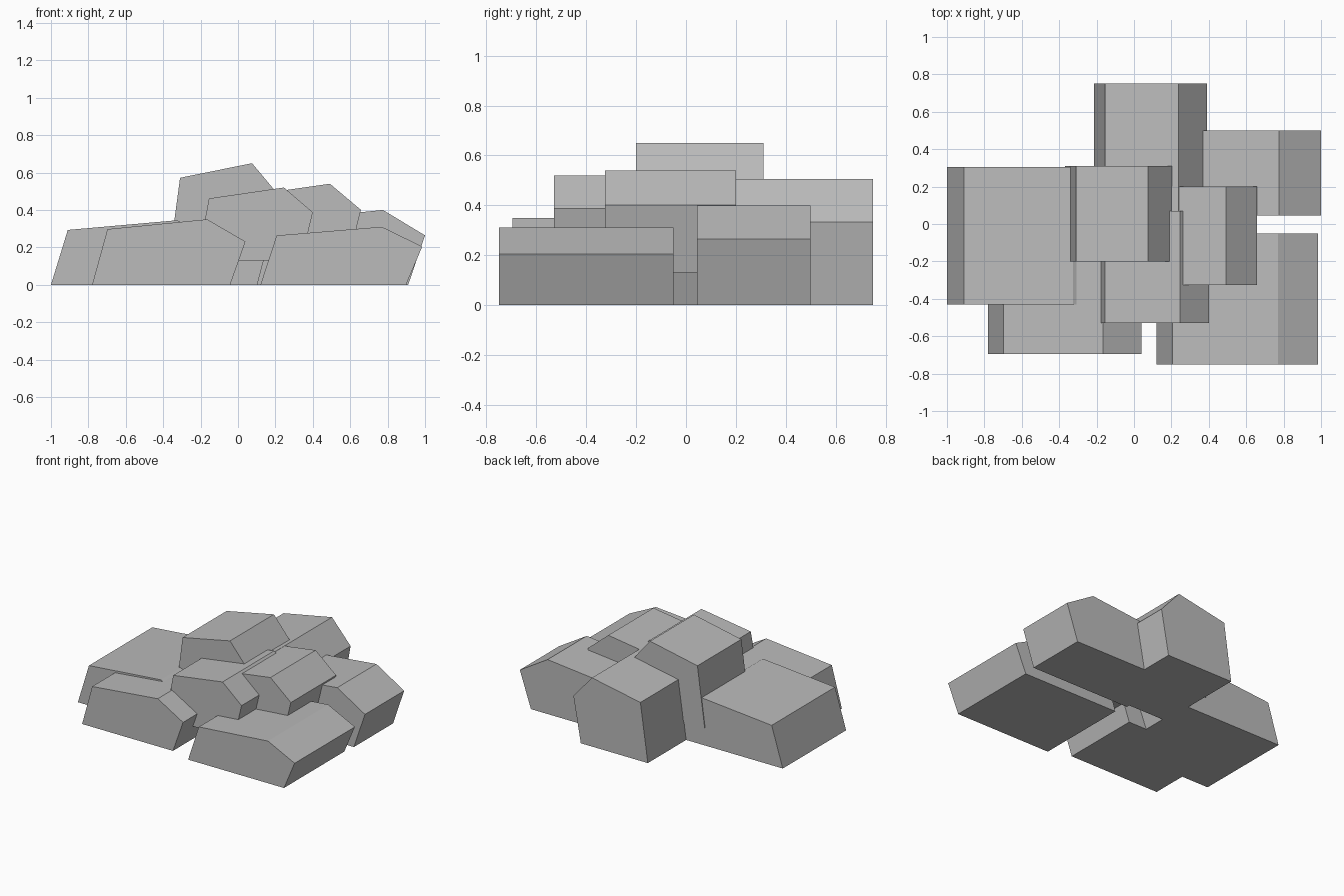
import bpy
import bmesh

if "Cube" in bpy.data.objects:
    bpy.data.objects.remove(bpy.data.objects["Cube"])

stone = bpy.data.materials.new("stone grey")
stone.diffuse_color = (0.5, 0.5, 0.5, 1)
stone.use_nodes = True
stone.node_tree.nodes["Principled BSDF"].inputs["Base Color"].default_value = stone.diffuse_color

# Shared five-sided boulder outline, as fractions of width and height
OUTLINE = [(0, 0), (0.9, 0), (1, 0.66), (0.75, 1), (0.1, 0.85)]


def boulder(name, x0, x1, y0, y1, z0, z1):
    """Extrude the outline from y0 to y1, fitted to the given box."""
    bm = bmesh.new()
    face = bm.faces.new([bm.verts.new((x0 + u * (x1 - x0), y0, z0 + v * (z1 - z0)))
                         for u, v in OUTLINE])
    side = bmesh.ops.extrude_face_region(bm, geom=[face])["geom"]
    bmesh.ops.translate(bm, vec=(0, y1 - y0, 0),
                        verts=[g for g in side if isinstance(g, bmesh.types.BMVert)])
    bmesh.ops.recalc_face_normals(bm, faces=bm.faces)
    mesh = bpy.data.meshes.new(name)
    bm.to_mesh(mesh)
    bm.free()
    mesh.materials.append(stone)
    bpy.context.collection.objects.link(bpy.data.objects.new(name, mesh))


# Bottom layer on the ground
boulder("left_boulder", -1.0, -0.10, -0.43, 0.305, 0, 0.345)
boulder("front_left_boulder", -0.78, 0.04, -0.695, -0.10, 0, 0.35)
boulder("front_right_boulder", 0.12, 0.985, -0.75, -0.05, 0, 0.31)
boulder("right_boulder", 0.10, 1.0, 0.045, 0.50, 0, 0.40)
boulder("back_boulder", -0.215, 0.39, 0.07, 0.75, 0, 0.505)

# Upper layer resting on the bottom one
boulder("upper_front_boulder", -0.217, 0.40, -0.53, 0.07, 0.13, 0.52)
boulder("upper_right_boulder", -0.005, 0.657, -0.325, 0.20, 0.13, 0.54)
boulder("top_boulder", -0.369, 0.223, -0.20, 0.31, 0.13, 0.65)
